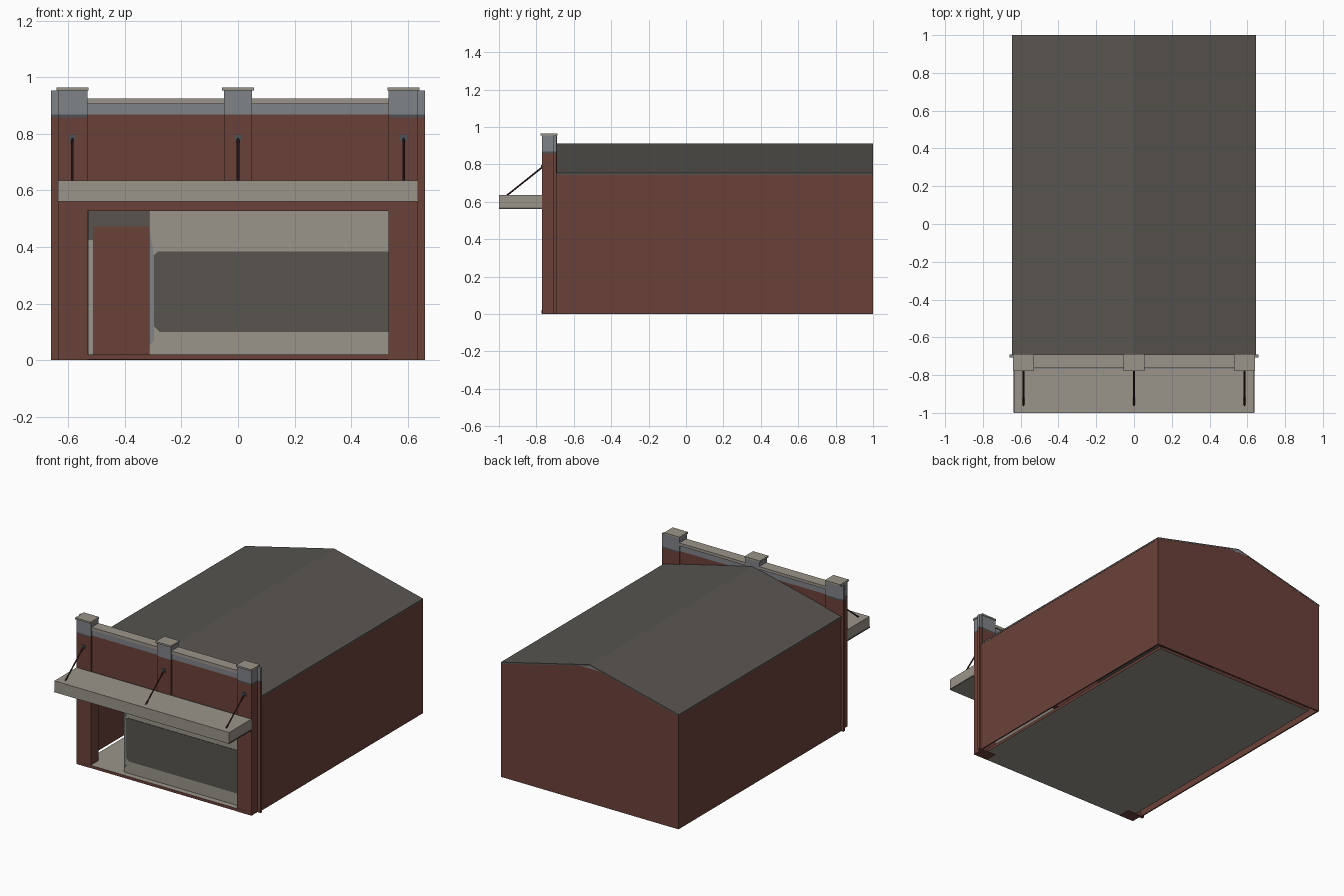
import bpy, bmesh
from mathutils import Vector

if "Cube" in bpy.data.objects:
    bpy.data.objects.remove(bpy.data.objects["Cube"])


def material(name, rgb):
    m = bpy.data.materials.new(name)
    m.diffuse_color = (*rgb, 1)
    m.use_nodes = True
    m.node_tree.nodes["Principled BSDF"].inputs["Base Color"].default_value = m.diffuse_color
    return m


BRICK = material("brick red", (0.146, 0.053, 0.042))
STONE = material("pale stone", (0.325, 0.298, 0.255))
DARK = material("dark grey", (0.098, 0.090, 0.080))
SLATE = material("blue grey", (0.215, 0.228, 0.245))
SOOT = material("dark blue grey", (0.075, 0.085, 0.090))
IRON = material("dark iron red", (0.050, 0.018, 0.016))


def mesh_object(name, verts, faces, mats, rule=None):
    me = bpy.data.meshes.new(name)
    me.from_pydata(verts, [], faces)
    bm = bmesh.new()
    bm.from_mesh(me)
    bmesh.ops.recalc_face_normals(bm, faces=bm.faces)
    bm.to_mesh(me)
    bm.free()
    for m in mats:
        me.materials.append(m)
    if rule:
        for p in me.polygons:
            p.material_index = rule(p)
    ob = bpy.data.objects.new(name, me)
    bpy.context.collection.objects.link(ob)
    return ob


def box(name, x, y, z, mats, rule=None):
    verts = [(a, b, c) for a in x for b in y for c in z]
    faces = [(0, 1, 3, 2), (4, 6, 7, 5), (0, 4, 5, 1),
             (2, 3, 7, 6), (0, 2, 6, 4), (1, 5, 7, 3)]
    return mesh_object(name, verts, faces, mats, rule)


def prism(name, outline, y0, y1, mats, rule=None):
    # outline in x,z pushed along y
    n = len(outline)
    verts = [(x, y, z) for y in (y0, y1) for x, z in outline]
    faces = [tuple(range(n)), tuple(range(n, 2 * n))]
    faces += [(i, (i + 1) % n, (i + 1) % n + n, i + n) for i in range(n)]
    return mesh_object(name, verts, faces, mats, rule)


def rod(name, a, b, r, mat):
    a, b = Vector(a), Vector(b)
    bpy.ops.mesh.primitive_cylinder_add(vertices=8, radius=r, depth=(b - a).length,
                                        location=(a + b) / 2)
    ob = bpy.context.object
    ob.name = name
    ob.rotation_euler = (b - a).to_track_quat('Z', 'Y').to_euler()
    ob.data.materials.append(mat)


BAND = 0.868   # height where brick turns into the blue grey frieze


def banded(name, x, y, z0, z1, sooty=False):
    low = BAND - 0.01 if sooty else BAND
    box(name + "_brick", x, y, (z0, low), [BRICK])
    if sooty:
        box(name + "_frieze_foot", x, y, (low, BAND), [SOOT])
    box(name + "_frieze", x, y, (BAND, z1), [SLATE])


# Long side walls
for side, s in (("left", -1), ("right", 1)):
    box(side + "_wall", sorted((s * 0.637, s * 0.645)), (-0.70, 1.0), (0, 0.748), [BRICK])

# Back gable wall with grey tip
W, EAVE, RIDGE, TIP = 0.645, 0.745, 0.905, 0.885
tx = W * (RIDGE - TIP) / (RIDGE - EAVE)
prism("back_wall", [(-W, 0), (W, 0), (W, EAVE), (tx, TIP), (-tx, TIP), (-W, EAVE)],
      0.99, 0.999, [BRICK])
prism("gable_tip", [(-tx, TIP), (tx, TIP), (0, RIDGE)], 0.99, 0.9995, [SLATE])

# Pitched roof
prism("roof", [(-0.647, 0.744), (0, 0.903), (0.647, 0.744), (0.647, 0.755),
               (0, 0.911), (-0.647, 0.755)], -0.695, 1.0, [DARK])

# Floor slab: pale with brick edges
box("floor_slab", (-0.595, 0.595), (-0.772, 0.96), (0.002, 0.02), [BRICK, STONE],
    lambda p: 1 if abs(p.normal.z) > 0.5 else 0)

# Facade: corner piers, outer strips, middle pier, caps
for side, s in (("left", -1), ("right", 1)):
    banded(side + "_pier", sorted((s * 0.532, s * 0.637)), (-0.77, -0.69), 0, 0.953, True)
    banded(side + "_outer_strip", sorted((s * 0.637, s * 0.66)), (-0.708, -0.692), 0, 0.953, True)
banded("middle_pier", (-0.05, 0.05), (-0.77, -0.69), 0.53, 0.953)
for side, c in (("left", -0.585), ("middle", 0), ("right", 0.585)):
    box(side + "_pier_cap", (c - 0.056, c + 0.056), (-0.777, -0.687), (0.953, 0.964), [STONE])

# Parapet wall bays and their copings
for side, s in (("left", -1), ("right", 1)):
    x = sorted((s * 0.05, s * 0.532))
    banded(side + "_parapet", x, (-0.757, -0.697), 0.527, 0.905)
    box(side + "_coping", x, (-0.763, -0.69), (0.905, 0.924), [STONE])
box("lintel", (-0.532, 0.532), (-0.768, -0.757), (0.527, 0.63), [BRICK, SLATE],
    lambda p: 1 if p.normal.z > 0.5 else 0)

# Canopy with dark end lips and hanging rods
box("canopy", (-0.636, 0.636), (-1.0, -0.768), (0.56, 0.635), [STONE])
for side, s in (("left", -1), ("right", 1)):
    box(side + "_canopy_lip", sorted((s * 0.634, s * 0.638)), (-0.999, -0.768),
        (0.561, 0.568), [DARK])
for side, x in (("left", -0.585), ("middle", 0), ("right", 0.585)):
    rod(side + "_canopy_rod", (x, -0.96, 0.632), (x, -0.768, 0.785), 0.0045, IRON)
    box(side + "_rod_bracket", (x - 0.012, x + 0.012), (-0.775, -0.769), (0.774, 0.796), [SOOT])

# Shop front panel and window plate with clipped corners
box("shop_front", (-0.315, 0.532), (-0.735, -0.722), (0.02, 0.527), [STONE])
prism("shop_window", [(-0.297, 0.12), (-0.278, 0.10), (0.532, 0.10), (0.532, 0.383),
                      (-0.285, 0.383), (-0.297, 0.37)], -0.738, -0.735, [DARK])
prism("window_edge_strip", [(-0.314, 0.05), (-0.297, 0.07), (-0.297, 0.37), (-0.314, 0.47)],
      -0.737, -0.735, [SLATE])

# Recessed entry: return wall, door, frame, transom and ceiling
box("entry_return_wall", (-0.315, -0.305), (-0.722, -0.41), (0.02, 0.527), [STONE])
box("door", (-0.513, -0.315), (-0.42, -0.41), (0.02, 0.473), [BRICK])
box("door_frame", (-0.53, -0.513), (-0.42, -0.41), (0.02, 0.425), [STONE])
box("door_frame_top", (-0.53, -0.513), (-0.42, -0.41), (0.425, 0.473), [DARK])
box("transom", (-0.53, -0.315), (-0.42, -0.41), (0.473, 0.527), [DARK])
box("entry_ceiling", (-0.53, -0.305), (-0.757, -0.41), (0.527, 0.535), [DARK])
